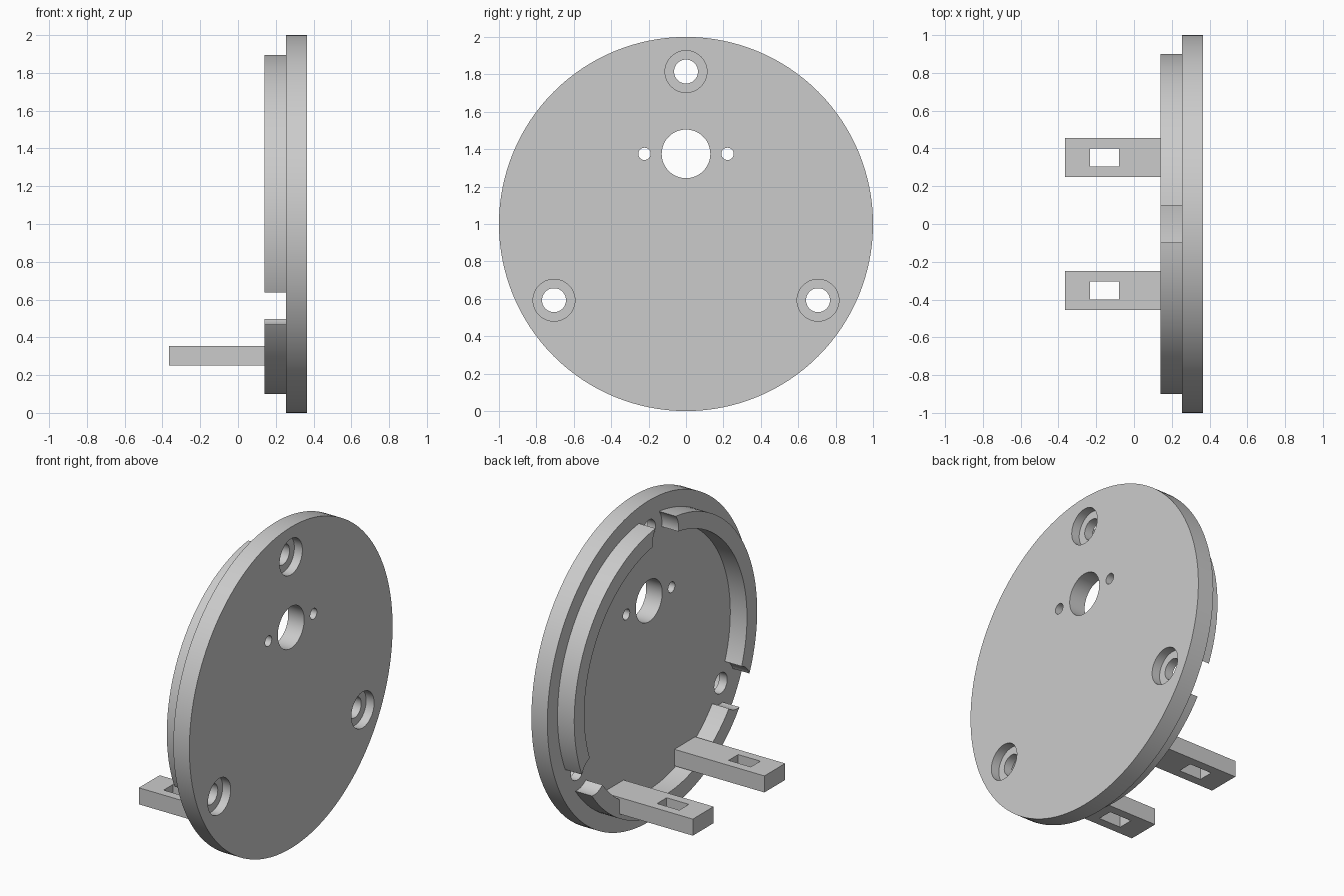
import bpy
import math

cube = bpy.data.objects.get("Cube")
if cube:
    bpy.data.objects.remove(cube, do_unlink=True)

# Single plain grey for everything
GREY = (0.6, 0.6, 0.6, 1.0)
grey = bpy.data.materials.new("plain_grey")
grey.use_nodes = True
grey.diffuse_color = GREY
grey.node_tree.nodes["Principled BSDF"].inputs["Base Color"].default_value = GREY

CENTRE_Z = 1.0
FACE, BACK, RING_END = 0.365, 0.255, 0.14   # x planes of the plate and ring
BOLT_RADIUS = 0.815


def cylinder(name, x0, x1, radius, y=0.0, z=CENTRE_Z, sides=48):
    """Cylinder lying along x between two planes."""
    bpy.ops.mesh.primitive_cylinder_add(
        vertices=sides, radius=radius, depth=abs(x1 - x0),
        location=((x0 + x1) / 2, y, z), rotation=(0, math.pi / 2, 0))
    obj = bpy.context.object
    obj.name = name
    return obj


def box(name, x0, x1, y0, y1, z0, z1):
    bpy.ops.mesh.primitive_cube_add(
        size=1, location=((x0 + x1) / 2, (y0 + y1) / 2, (z0 + z1) / 2))
    obj = bpy.context.object
    obj.name = name
    obj.scale = (x1 - x0, y1 - y0, z1 - z0)
    bpy.ops.object.transform_apply(location=False, rotation=False, scale=True)
    return obj


def cut(target, cutters):
    """Subtract each cutter from the target, then discard it."""
    for cutter in cutters:
        cutter.hide_render = True
        mod = target.modifiers.new("cut", "BOOLEAN")
        mod.operation = "DIFFERENCE"
        mod.solver = "EXACT"
        mod.object = cutter
        bpy.context.view_layer.update()
        bpy.ops.object.select_all(action="DESELECT")
        target.select_set(True)
        bpy.context.view_layer.objects.active = target
        bpy.ops.object.modifier_apply(modifier=mod.name)
        bpy.data.objects.remove(cutter, do_unlink=True)


def finish(obj, smooth=True):
    obj.data.materials.clear()
    obj.data.materials.append(grey)
    if smooth:
        bpy.ops.object.select_all(action="DESELECT")
        obj.select_set(True)
        bpy.context.view_layer.objects.active = obj
        bpy.ops.object.shade_smooth_by_angle(angle=math.radians(30))


# Bolt positions: one at the top, two low on the sides
bolts = [(BOLT_RADIUS * math.cos(math.radians(a)),
          CENTRE_Z + BOLT_RADIUS * math.sin(math.radians(a)))
         for a in (90, 210, 330)]

# Round plate with counterbored bolt holes, a shaft hole and two screw holes
plate = cylinder("round_plate", BACK, FACE, 1.0, sides=128)
holes = [cylinder("shaft_cutter", 0, 0.5, 0.13, z=1.375)]
for side in (-1, 1):
    holes.append(cylinder("screw_cutter", 0, 0.5, 0.033, side * 0.222, 1.375, 32))
for y, z in bolts:
    holes.append(cylinder("bolt_cutter", 0, 0.5, 0.064, y, z))
    holes.append(cylinder("counterbore_cutter", FACE - 0.055, 0.5, 0.112, y, z))
cut(plate, holes)
finish(plate)

# Raised rim, interrupted by a round clearance at each bolt
rim = cylinder("raised_rim", RING_END, BACK, 0.9, sides=128)
clear = [cylinder("bore_cutter", 0, 0.5, 0.8, sides=128)]
clear += [cylinder("clearance_cutter", 0, 0.5, 0.127, y, z) for y, z in bolts]
cut(rim, clear)
finish(rim)

# Pair of slotted tabs standing out from the plate
for side, name in ((-1, "right_tab"), (1, "left_tab")):
    mid = side * 0.352
    tab = box(name, -FACE, BACK, mid - 0.102, mid + 0.102, 0.252, 0.355)
    cut(tab, [box("slot_cutter", -0.233, -0.08, mid - 0.047, mid + 0.047, 0, 0.6)])
    finish(tab, smooth=False)
